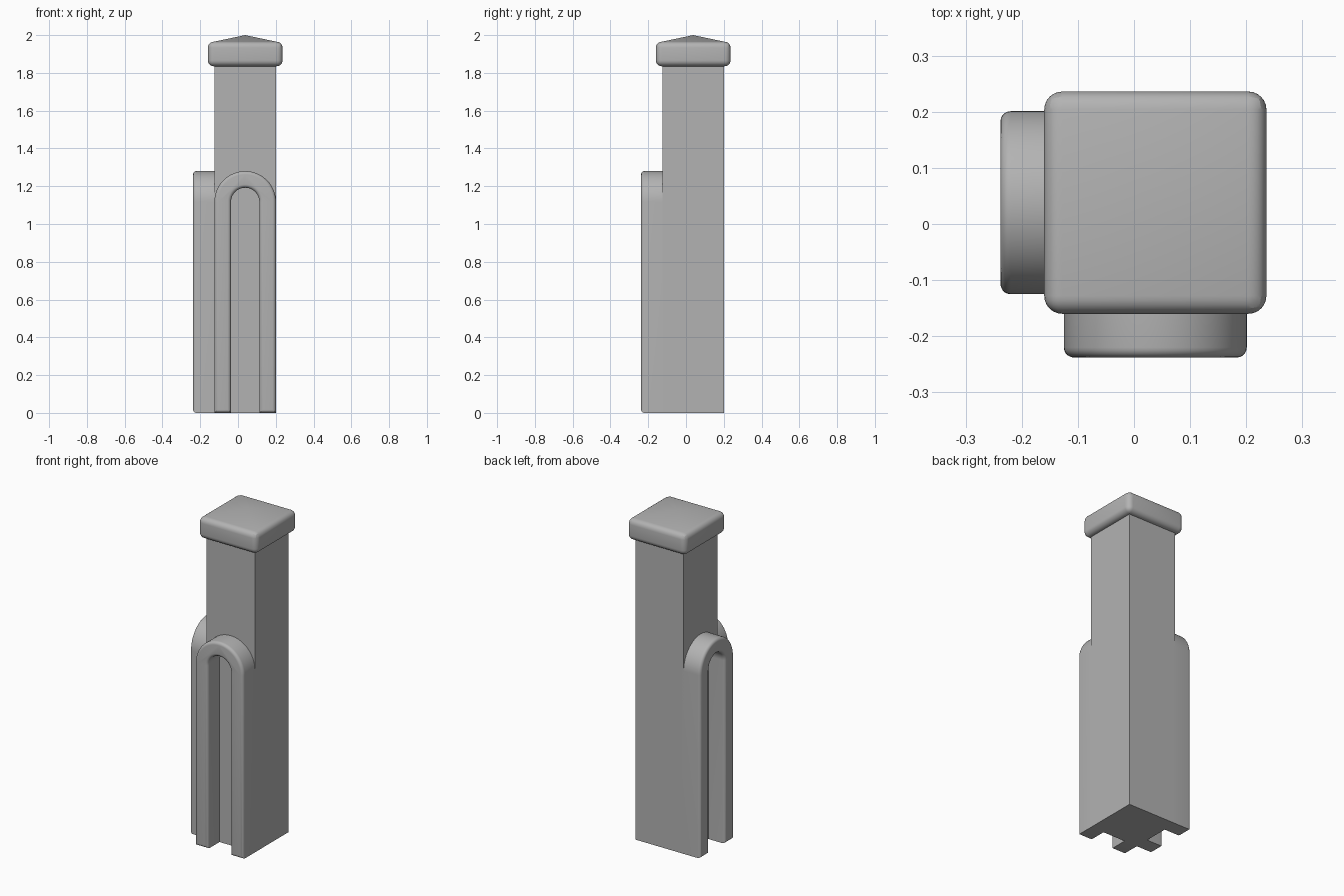
import bpy, bmesh, math

cube = bpy.data.objects.get("Cube")
if cube:
    bpy.data.objects.remove(cube, do_unlink=True)

GREY = (0.45, 0.45, 0.45, 1)
MID = 0.038                      # post axis, same in x and y
HALF = 0.163                     # half width of post
FACE, FRONT = MID - HALF, -0.238

mat = bpy.data.materials.new("stone grey")
mat.use_nodes = True
mat.diffuse_color = GREY
mat.node_tree.nodes["Principled BSDF"].inputs["Base Color"].default_value = GREY


def finish(bm, name):
    bmesh.ops.recalc_face_normals(bm, faces=bm.faces[:])
    mesh = bpy.data.meshes.new(name)
    bm.to_mesh(mesh)
    bm.free()
    mesh.materials.append(mat)
    obj = bpy.data.objects.new(name, mesh)
    bpy.context.collection.objects.link(obj)
    bpy.ops.object.select_all(action='DESELECT')
    obj.select_set(True)
    bpy.context.view_layer.objects.active = obj
    bpy.ops.object.shade_smooth_by_angle(angle=math.radians(32))
    return obj


def box(half, z0, z1):
    bm = bmesh.new()
    bmesh.ops.create_cube(bm, size=1)
    for v in bm.verts:
        v.co = (MID + v.co.x * 2 * half, MID + v.co.y * 2 * half,
                z0 + (v.co.z + 0.5) * (z1 - z0))
    return bm


def arch(name, swap):
    """Upside-down U, open to the ground, with a rounded outer face."""
    spring, outer, inner, steps = 1.117, HALF, 0.075, 32
    angles = [math.pi * i / steps for i in range(steps + 1)]
    arc = lambda r, a: (MID + r * math.cos(a), spring + r * math.sin(a))
    outline = [(MID + outer, 0)] + [arc(outer, a) for a in angles] + [(MID - outer, 0)]
    outline += [(MID - inner, 0)] + [arc(inner, a) for a in reversed(angles)] + [(MID + inner, 0)]
    bm = bmesh.new()
    face = bm.faces.new([bm.verts.new((x, FACE + 0.01, z)) for x, z in outline])
    ext = bmesh.ops.extrude_face_region(bm, geom=[face])["geom"]
    rim = [v for v in ext if isinstance(v, bmesh.types.BMVert)]
    for v in rim:
        v.co.y = FRONT
    bmesh.ops.recalc_face_normals(bm, faces=bm.faces[:])
    edges = [e for e in bm.edges if all(v in rim for v in e.verts)]
    bmesh.ops.bevel(bm, geom=edges, offset=0.018, segments=5, profile=0.5, affect='EDGES')
    if swap:
        for v in bm.verts:
            v.co.x, v.co.y = v.co.y, v.co.x
    return finish(bm, name)


# Square post
finish(box(HALF, 0, 1.9), "post")

# Arches on the front and the right side
arch("front_arch", False)
arch("right_arch", True)

# Cap: rounded slab with a low pyramid top
bm = box(0.198, 1.835, 1.965)
edges = bm.edges[:]
top = max(bm.faces, key=lambda f: f.calc_center_median().z)
apex = bmesh.ops.poke(bm, faces=[top])["verts"][0]
apex.co.z = 2.0
edges = [e for e in bm.edges if apex not in e.verts]
bmesh.ops.bevel(bm, geom=edges, offset=0.032, segments=6, profile=0.5, affect='EDGES')
cap = finish(bm, "cap")
bpy.ops.object.shade_smooth_by_angle(angle=math.radians(18))
